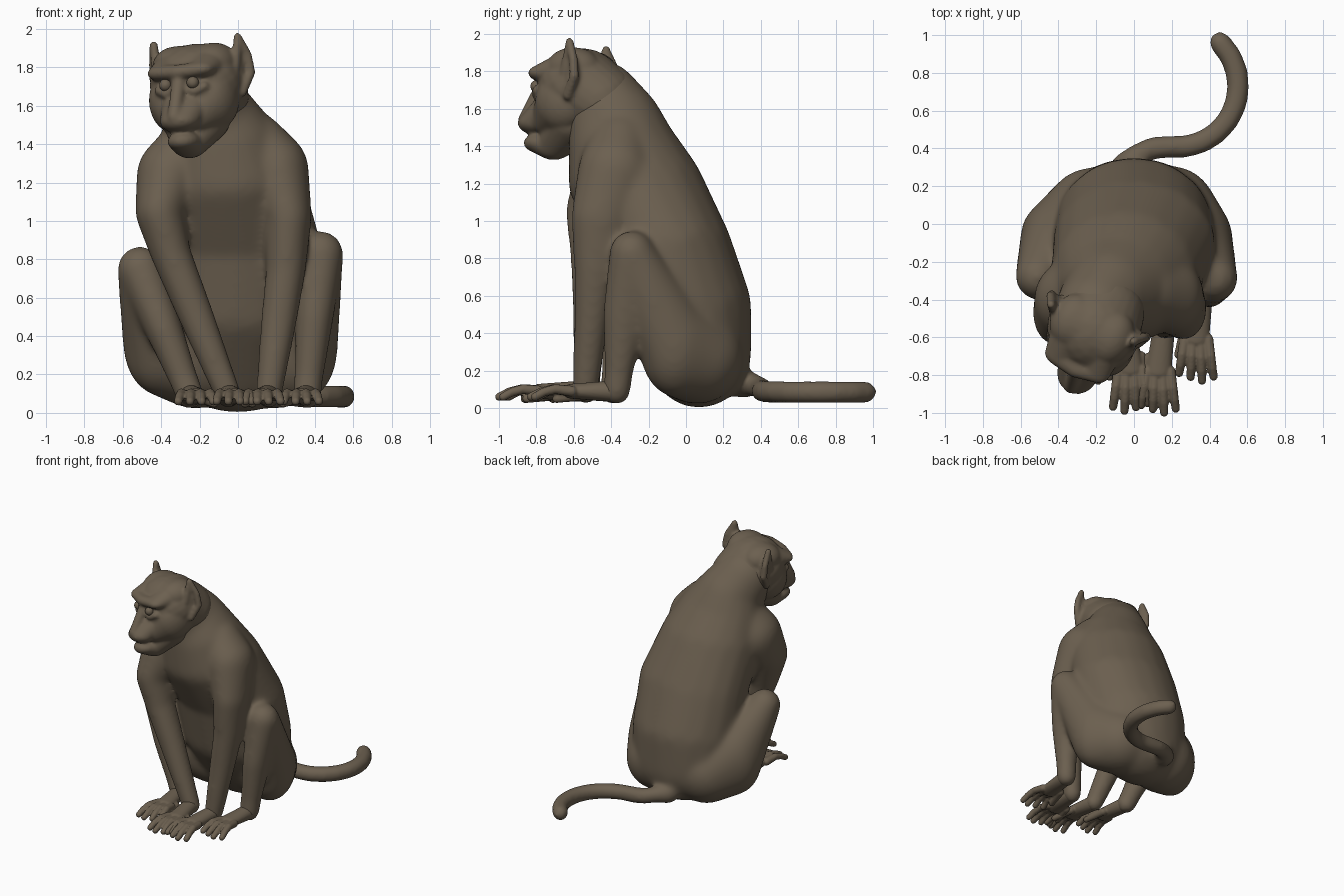
import bpy, bmesh, math
from mathutils import Vector, Matrix

cube = bpy.data.objects.get("Cube")
if cube:
    bpy.data.objects.remove(cube, do_unlink=True)

fur = bpy.data.materials.new("brown fur")
fur.use_nodes = True
fur.diffuse_color = (.15, .117, .08, 1)
shader = fur.node_tree.nodes["Principled BSDF"]
shader.inputs["Base Color"].default_value = fur.diffuse_color


def ball_points(centre, radii, count=220):
    """Spread points evenly over an ellipsoid, or a ball for a single radius."""
    if not isinstance(radii, tuple):
        radii = (radii, radii, radii)
    for i in range(count):
        height = 1 - (2 * i + 1) / count
        ring = math.sqrt(1 - height * height)
        turn = i * math.pi * (3 - math.sqrt(5))
        unit = Vector((ring * math.cos(turn), ring * math.sin(turn), height))
        yield Vector(centre) + Matrix.Diagonal(radii) @ unit


def chain(bm, *blobs):
    """Wrap a convex skin round each neighbouring pair of (centre, radii) blobs."""
    pairs = list(zip(blobs, blobs[1:])) or [blobs]
    for pair in pairs:
        verts = [bm.verts.new(point) for blob in pair for point in ball_points(*blob)]
        hull = bmesh.ops.convex_hull(bm, input=verts, use_existing_faces=False)
        spare = {part for key in ("geom_interior", "geom_unused") for part in hull[key]
                 if isinstance(part, bmesh.types.BMVert)}
        bmesh.ops.delete(bm, geom=list(spare), context='VERTS')


def finish(bm, name, voxel, smoothing, pose=Matrix()):
    """Fuse the overlapping skins into one smooth surface."""
    bm.transform(pose)
    bmesh.ops.recalc_face_normals(bm, faces=bm.faces[:])
    mesh = bpy.data.meshes.new(name)
    bm.to_mesh(mesh)
    bm.free()
    mesh.materials.append(fur)
    obj = bpy.data.objects.new(name, mesh)
    bpy.context.collection.objects.link(obj)
    bpy.ops.object.select_all(action='DESELECT')
    obj.select_set(True)
    bpy.context.view_layer.objects.active = obj
    fuse = obj.modifiers.new("fuse", 'REMESH')
    fuse.mode, fuse.voxel_size = 'VOXEL', voxel
    soften = obj.modifiers.new("soften", 'SMOOTH')
    soften.factor, soften.iterations = .5, smoothing
    bpy.ops.object.modifier_apply(modifier=fuse.name)
    bpy.ops.object.modifier_apply(modifier=soften.name)
    bpy.ops.object.shade_smooth()


def add_arm(bm, collar, shoulder, biceps, elbow, wrist):
    forearm = Vector(elbow).lerp(Vector(wrist), .4)
    chain(bm, (collar, .17), (shoulder, (.17, .2, .2)), (biceps, (.125, .165, .15)),
          (elbow, (.105, .12, .11)), (forearm, .095), (wrist, .07))


def add_leg(bm, hip, thigh, knee, heel):
    """Heavy thigh up to the knee, then a calf tapering to the heel."""
    calf = Vector(knee).lerp(Vector(heel), .45)
    ankle = Vector(knee).lerp(Vector(heel), .85)
    chain(bm, (hip, .25), (thigh, (.19, .19, .28)), (knee, .12),
          (calf, (.1, .12, .1)), (ankle, .078), (heel, .075))


def add_paw(name, start, inward):
    """Flat palm with four arched digits and an inner thumb."""
    bm = bmesh.new()
    reach, width = .22, .068
    palm = Vector(start) + Vector((inward * .03, -.24, 0))
    chain(bm, (start, .058), (palm, (width, .05, .04)))
    for spread in (-1, -.33, .33, 1):
        knuckle = palm + Vector((spread * width * .9, 0, 0))
        length = reach * (1 - abs(spread + inward * .3) / 7)
        joints = []
        for along in (0, .45, .75, 1):
            # Digits fan out while arching up and then down to the ground
            arch = .1 * along * (.7 - along)
            offset = Vector((spread * along * .03, -length * along, arch))
            joints.append((knuckle + offset, .029 - along * .007))
        chain(bm, *joints)
    thumb = palm + Vector((inward * width * .8, width, -.02))
    tip = thumb + Vector((inward * .04, -.15, -.02))
    chain(bm, (thumb, .03), (tip, .023))
    finish(bm, name, .007, 3)


# Torso, from rump to nape
body = bmesh.new()
chain(body,
      ((0, .07, .3), (.38, .28, .3)),
      ((0, -.02, .55), (.42, .37, .3)),
      ((0, -.11, .88), (.43, .35, .25)),
      ((-.05, -.27, 1.2), (.39, .36, .25)),
      ((-.09, -.34, 1.4), (.32, .29, .22)),
      ((-.13, -.37, 1.5), .25),
      ((-.2, -.46, 1.64), .22))

# Arms and folded legs
left_wrist, right_wrist = (.16, -.54, .09), (-.05, -.53, .09)
left_heel, right_heel = (.36, -.37, .09), (-.25, -.39, .09)
add_arm(body, (.08, -.36, 1.4), (.2, -.38, 1.26), (.26, -.45, 1.02),
        (.25, -.48, .75), left_wrist)
add_arm(body, (-.25, -.36, 1.37), (-.36, -.4, 1.23), (-.41, -.48, 1.05),
        (-.35, -.5, .83), right_wrist)
add_leg(body, (.19, .06, .27), (.33, -.06, .34), (.43, -.29, .83), left_heel)
add_leg(body, (-.22, .05, .27), (-.41, -.06, .37), (-.51, -.28, .75), right_heel)

# Tail: leaves the rump, straightens, then curls round at a steady rate
spot = Vector((-.05, .3, .13))
tail = [(spot.copy(), .08)]
for i in range(12):
    heading = math.radians(max(45 - 20 * i, 0) + 16 * max(i - 3, 0))
    spot += Vector((math.cos(heading), math.sin(heading), 0)) * .09
    spot.z = .085 + .04 * .5 ** i
    tail.append((spot.copy(), .062))
chain(body, *tail)
finish(body, "body", .014, 40)

# Hands and feet
add_paw("left_hand", left_wrist, -1)
add_paw("right_hand", right_wrist, 1)
add_paw("left_foot", left_heel, -1)
add_paw("right_foot", right_heel, 1)

# Head is shaped facing forward, then turned and tilted to one side
pose = (Matrix.Translation((-.22, -.58, 1.68))
        @ Matrix.Rotation(math.radians(-24), 4, 'Z')
        @ Matrix.Rotation(math.radians(-5), 4, 'Y'))
head = bmesh.new()
# Skull, flat crown and face
chain(head, ((0, .02, .03), (.25, .23, .215)), ((0, .14, -.04), (.22, .2, .2)))
chain(head, ((-.11, .02, .13), (.12, .15, .11)), ((.11, .02, .13), (.12, .15, .11)))
chain(head, ((0, -.1, -.02), (.2, .115, .14)))
# Nose bridge, muzzle, then lower lip, chin and jaw
chain(head, ((0, -.2, .06), .037), ((0, -.305, -.14), .036))
chain(head, ((0, -.12, -.06), (.14, .1, .1)), ((0, -.23, -.16), (.107, .105, .062)))
chain(head, ((0, -.2, -.265), (.085, .1, .055)), ((0, -.13, -.285), (.09, .1, .07)),
      ((0, -.02, -.17), (.18, .14, .12)))
for side in (-1, 1):
    # Brow ridge running back into the forehead, cheek, lower eyelid and nostril
    brow = ((side * .11, -.18, .1), (.075, .055, .04))
    chain(head, ((0, -.205, .095), (.05, .05, .04)), brow, ((side * .1, 0, .12), .11))
    chain(head, ((side * .13, -.03, -.05), (.11, .15, .16)), ((side * .05, -.14, -.14), .09))
    chain(head, ((side * .13, -.18, .01), .025), ((side * .08, -.205, -.012), .025),
          ((side * .03, -.2, .01), .024))
    chain(head, ((side * .028, -.295, -.145), .024))
    # Pointed ear: thin shell inside a raised rim
    tip = (side * .24, .05, .26)
    chain(head, ((side * .23, .07, .06), (.025, .045, .09)), (tip, .018))
    chain(head, ((side * .24, .05, -.03), .026), ((side * .275, .1, .07), .026),
          ((side * .27, .09, .16), .024), (tip, .022), ((side * .225, .02, .1), .025))
finish(head, "head", .01, 10, pose)

# Eyeballs
for side, label in ((1, "left"), (-1, "right")):
    eye = bmesh.new()
    chain(eye, ((side * .078, -.207, .034), .033))
    finish(eye, label + "_eye", .006, 2, pose)
